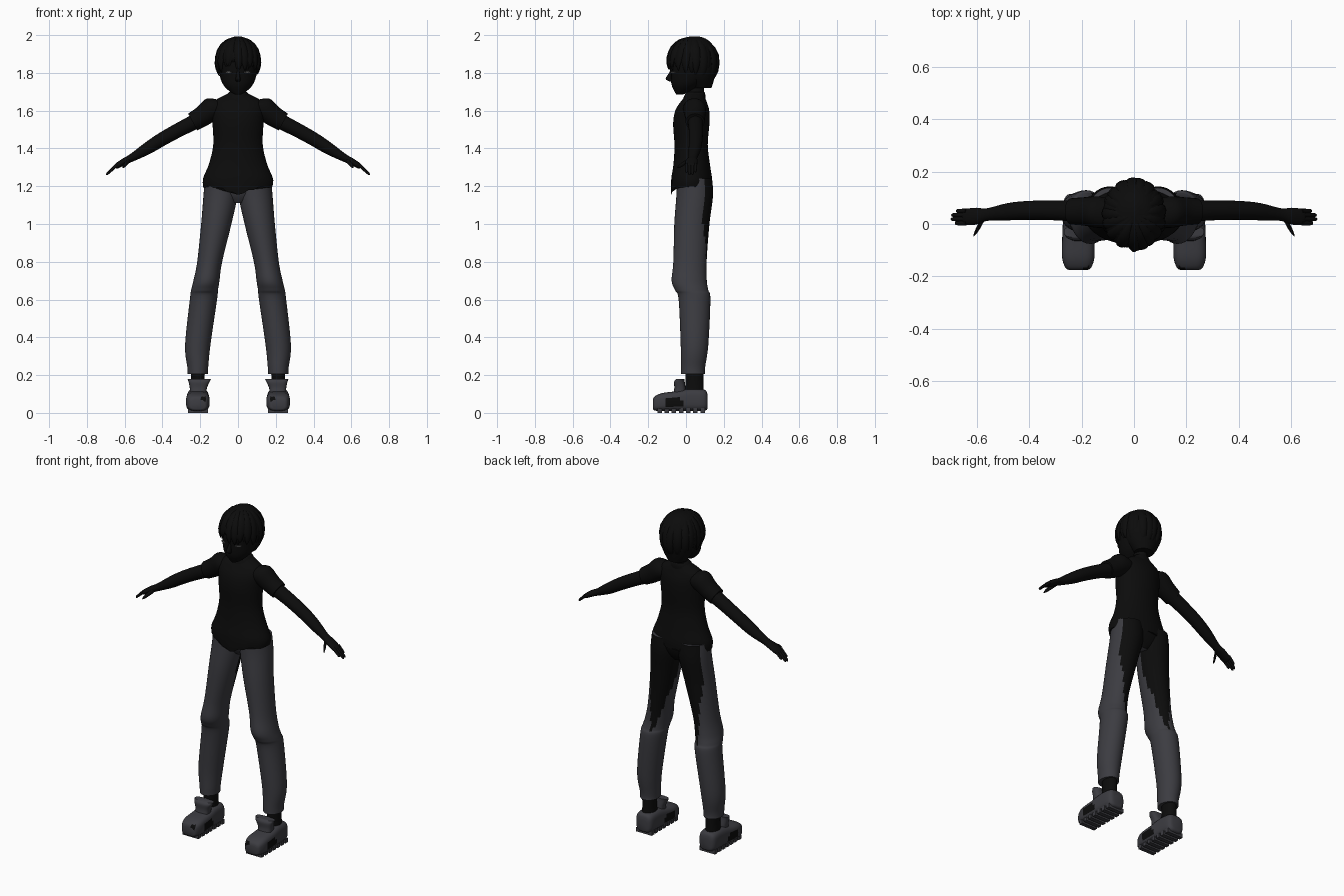
import bpy, bmesh, math, random
from mathutils import Vector, Matrix

random.seed(4)
if "Cube" in bpy.data.objects:
    bpy.data.objects.remove(bpy.data.objects["Cube"])


def material(name, rgb):
    m = bpy.data.materials.new(name)
    m.use_nodes = True
    m.diffuse_color = (*rgb, 1)
    m.node_tree.nodes["Principled BSDF"].inputs["Base Color"].default_value = (*rgb, 1)
    return m


BLACK = material("black", (0.0035, 0.0035, 0.0035))
GREY = material("charcoal grey", (0.045, 0.045, 0.053))
EYE = material("eye grey", (0.1, 0.1, 0.1))


def ring(c, u, v):
    """Centre and two half-axis vectors of one cross-section."""
    return [Vector(c), Vector(u), Vector(v)]


def upright(rows):
    return [ring((cx, cy, z), (rx, 0, 0), (0, ry, 0)) for z, cx, cy, rx, ry in rows]


def limb(rows, tilt=-0.5):
    """Rows of x, y, z, half-width and half-thickness along the arm."""
    across = Vector((math.sin(-tilt), 0, math.cos(tilt)))
    return [ring((x, y, z), (0, w, 0), across * t) for x, y, z, w, t in rows]


def smooth_path(rings, steps):
    out = []
    for i in range(len(rings) - 1):
        a, b = rings[max(i - 1, 0)], rings[i]
        c, d = rings[i + 1], rings[min(i + 2, len(rings) - 1)]
        for s in range(steps):
            t = s / steps
            out.append([b[k] + t / 2 * (c[k] - a[k] + t * (
                2 * a[k] - 5 * b[k] + 4 * c[k] - d[k] + t * (3 * (b[k] - c[k]) + d[k] - a[k])))
                for k in range(3)])
    return out + [rings[-1]]


def build(name, lofts, mats, rule=None, mirror=False, sides=24, steps=4, power=1, shape=None):
    bm = bmesh.new()
    for rings in lofts:
        loops = []
        for c, u, v in smooth_path(rings, steps):
            loop = []
            for k in range(sides):
                a = math.tau * k / sides
                ca, sa = math.cos(a), math.sin(a)
                p = c + u * math.copysign(abs(ca) ** power, ca) + v * math.copysign(abs(sa) ** power, sa)
                loop.append(bm.verts.new(shape(p) if shape else p))
            loops.append(loop)
        for lo, hi in zip(loops, loops[1:]):
            for k in range(sides):
                j = (k + 1) % sides
                bm.faces.new((lo[k], lo[j], hi[j], hi[k]))
        bm.faces.new(loops[0][::-1])
        bm.faces.new(loops[-1])
    return finish(name, bm, mats, rule, mirror)


def finish(name, bm, mats, rule=None, mirror=False):
    bmesh.ops.recalc_face_normals(bm, faces=bm.faces)
    if rule:
        for f in bm.faces:
            f.material_index = int(rule(f.calc_center_median()))
    mesh = bpy.data.meshes.new(name)
    bm.to_mesh(mesh)
    bm.free()
    for m in mats:
        mesh.materials.append(m)
    ob = bpy.data.objects.new(name, mesh)
    bpy.context.collection.objects.link(ob)
    if mirror:
        ob.modifiers.new("mirror", "MIRROR").use_mirror_merge = False
    bpy.ops.object.select_all(action="DESELECT")
    ob.select_set(True)
    bpy.context.view_layer.objects.active = ob
    bpy.ops.object.shade_smooth_by_angle(angle=math.radians(45))
    return ob


# Shirt with a dipping front hem, neck and collar
def hem(p):
    if p.z < 1.24:
        p.z -= 0.04 * max(0, 1 - abs(p.x) / 0.11) * (p.y < 0) + 0.006 * math.sin(p.x * 90)
    return p


build("shirt", [upright([
    (1.195, 0, .03, .183, .108), (1.24, 0, .03, .185, .108), (1.32, 0, .03, .153, .096),
    (1.42, 0, .027, .131, .088), (1.53, 0, .028, .135, .096), (1.6, 0, .033, .14, .09),
    (1.645, 0, .04, .132, .07), (1.675, 0, .047, .085, .052), (1.695, 0, .05, .045, .045)])],
    [BLACK], shape=hem, sides=40)
build("collar", [upright([(1.655, 0, .042, .08, .06), (1.685, 0, .048, .06, .054),
                          (1.7, 0, .052, .045, .045)])], [BLACK])
build("neck", [upright([(1.64, 0, .05, .05, .05), (1.7, 0, .05, .036, .045),
                        (1.78, 0, .05, .04, .05)])], [BLACK])

# Sleeves, arms and hands
build("sleeves", [limb([(.07, .04, 1.615, .05, .045), (.135, .045, 1.61, .06, .062),
                        (.19, .048, 1.57, .054, .055), (.24, .048, 1.54, .05, .05)])],
      [BLACK], mirror=True)
build("arms", [limb([(.18, .048, 1.565, .042, .042), (.3, .052, 1.505, .038, .038),
                     (.4, .052, 1.45, .036, .036), (.48, .047, 1.4, .033, .032),
                     (.56, .036, 1.352, .024, .021), (.6, .03, 1.332, .032, .018),
                     (.64, .027, 1.308, .031, .015), (.65, .027, 1.302, .025, .01)])],
      [BLACK], mirror=True)
fingers = []
for i, reach in enumerate((.052, .068, .066, .048)):
    y = .003 + i * .0155
    fingers.append(limb([(.63 + t * reach + .01 * (1 - t), y, 1.315 - t * reach * .8, r, r)
                         for t, r in ((0, .009), (.5, .0085), (.9, .007), (1, .002))]))
fingers.append(limb([(.575, .02, 1.34, .012, .012), (.59, -.008, 1.322, .012, .011),
                     (.603, -.03, 1.308, .009, .009), (.611, -.045, 1.298, .002, .003)]))
build("fingers", fingers, [BLACK], mirror=True, sides=10, steps=3)

# Trousers: grey, with a black panel at the back tapering towards the calf
leg_rows = [(1.24, .09, .045, .085, .093), (1.15, .093, .046, .09, .097), (1.0, .115, .031, .08, .093),
            (.8, .15, .021, .066, .088), (.7, .167, .017, .069, .093), (.65, .177, .03, .071, .088),
            (.6, .183, .045, .072, .084), (.36, .213, .045, .067, .073), (.24, .213, .037, .055, .064),
            (.205, .213, .037, .053, .064)]


def back_panel(p):
    for hi, lo in zip(leg_rows, leg_rows[1:]):
        if hi[0] >= p.z >= lo[0]:
            t = (hi[0] - p.z) / (hi[0] - lo[0])
            cx, cy, rx, ry = (a + t * (b - a) for a, b in zip(hi[1:], lo[1:]))
            spread = min(1.25, (p.z - .62) * 3.2)
            angle = math.atan2((p.x - cx) / rx, (p.y - cy) / ry) + .35
            return abs(angle) < spread
    return False


build("trouser_legs", [upright(leg_rows)], [GREY, BLACK], back_panel, True, sides=32, steps=6)
build("trouser_seat", [upright([(1.11, 0, .045, .04, .05), (1.15, 0, .045, .13, .075),
                                (1.2, 0, .045, .168, .09), (1.26, 0, .04, .165, .09)])],
      [GREY, BLACK], lambda p: p.y > .06)
build("ankles", [upright([(.09, .213, .04, .042, .055), (.15, .213, .045, .036, .048),
                          (.23, .213, .045, .038, .048)])], [BLACK], mirror=True)


# Shoes with side patch and toe spot, tongues and sole treads
def shoe_patch(p):
    side = abs(p.x - .2125) > .045 and .035 < p.z < .075 and -.11 < p.y < -.015
    spot = p.y < -.14 and .06 < p.z < .085 and .17 < p.x < .198
    return side or spot


shoe_rows = [(-.175, .036, .02, .07), (-.165, .05, .012, .088), (-.125, .062, .01, .105),
             (-.05, .061, .01, .115), (.02, .058, .01, .128), (.085, .055, .01, .125),
             (.108, .045, .015, .115), (.115, .03, .025, .09)]
build("shoes", [[ring((.2125, y, (lo + hi) / 2), (w, 0, 0), (0, 0, (hi - lo) / 2))
                 for y, w, lo, hi in shoe_rows]],
      [GREY, BLACK], shoe_patch, True, sides=32, power=.6)
build("shoe_tongues", [upright([(.09, .21, -.035, .042, .035), (.13, .21, -.032, .045, .03),
                                (.165, .206, -.035, .056, .028), (.18, .205, -.03, .062, .022)])],
      [GREY], mirror=True, power=.7)
treads = bmesh.new()
for i in range(7):
    y = -.14 + i * .038
    bmesh.ops.create_cube(treads, size=1, matrix=Matrix.Translation((.2125, y, .0125))
                          @ Matrix.Diagonal((.105, .024, .025, 1)))
finish("sole_treads", treads, [GREY], mirror=True)

# Head, nose and eyes
build("head", [upright([(1.685, 0, -.035, .014, .016), (1.7, 0, -.02, .042, .04),
                        (1.74, 0, .005, .08, .082), (1.8, 0, .028, .1, .108),
                        (1.88, 0, .04, .108, .118), (1.96, 0, .05, .06, .07)])], [BLACK])
build("nose", [upright([(1.755, 0, -.075, .012, .012), (1.768, 0, -.088, .013, .02),
                        (1.8, 0, -.078, .008, .012), (1.825, 0, -.068, .005, .008)])],
      [BLACK], sides=12)
eyes = bmesh.new()
bmesh.ops.create_cube(eyes, size=1, matrix=Matrix.Translation((.05, -.068, 1.803))
                      @ Matrix.Rotation(.56, 4, "Z") @ Matrix.Diagonal((.036, .008, .007, 1)))
finish("eyes", eyes, [EYE], mirror=True)


# Hair: a cap hidden under overlapping tapered locks from the crown
def scalp(az, polar, scale=1.0):
    s = math.sin(polar) * scale
    return Vector((.114 * s * math.cos(az), .037 + .132 * s * math.sin(az),
                   1.857 + .137 * scale * math.cos(polar)))


locks = []
count = 34
for i in range(count):
    az = math.tau * (i + random.uniform(-.3, .3)) / count
    end = math.radians(122 + 22 * math.sin(az) + random.uniform(-8, 8))
    swirl = random.uniform(-.15, .15)
    rows = []
    for t, w in ((0, .3), (.25, .7), (.5, 1), (.75, .85), (.92, .45), (1, .08)):
        polar = .12 + t * (end - .12)
        a = az + swirl * t
        p = scalp(a, polar, .97 + .05 * t * (i % 2))
        out = (p - Vector((0, .037, 1.857))).normalized()
        rows.append([p, Vector((-math.sin(a), math.cos(a), 0)) * .024 * w, out * .011 * w])
    locks.append(rows)
build("hair_locks", locks, [BLACK], sides=8, steps=2)
build("hair_cap", [upright([(1.72, 0, .085, .055, .05), (1.77, 0, .075, .09, .075),
                            (1.82, 0, .065, .108, .098), (1.87, 0, .038, .115, .13),
                            (1.93, 0, .04, .1, .113), (1.975, 0, .045, .062, .07),
                            (1.993, 0, .05, .015, .02)])], [BLACK])
